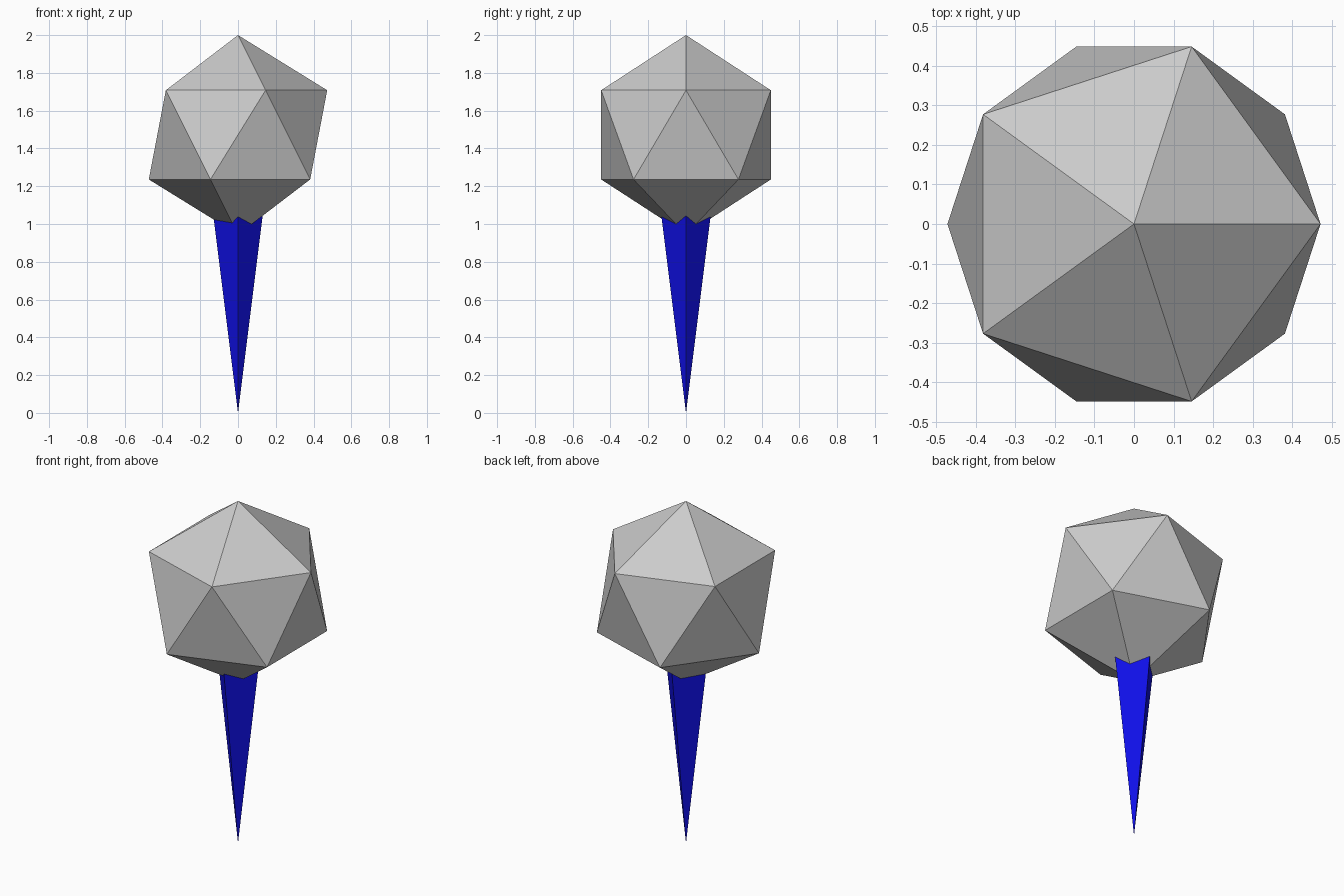
import bpy

if "Cube" in bpy.data.objects:
    bpy.data.objects.remove(bpy.data.objects["Cube"])

R = 0.528  # head radius; the spike is twice as tall

# Faceted head
bpy.ops.mesh.primitive_ico_sphere_add(subdivisions=1, radius=R, location=(0, 0, 2 - R))
head = bpy.context.object
head.name = "faceted_head"

# Four-sided spike, point down, with its base sunk into the head
bpy.ops.mesh.primitive_cone_add(vertices=4, radius1=0, radius2=R / 4, depth=2 * R,
                                location=(0, 0, R))
spike = bpy.context.object
spike.name = "spike"
blue = bpy.data.materials.new("blue")
blue.diffuse_color = (0.005, 0.005, 0.8, 1)
blue.use_nodes = True
blue.node_tree.nodes["Principled BSDF"].inputs["Base Color"].default_value = blue.diffuse_color
spike.data.materials.append(blue)
